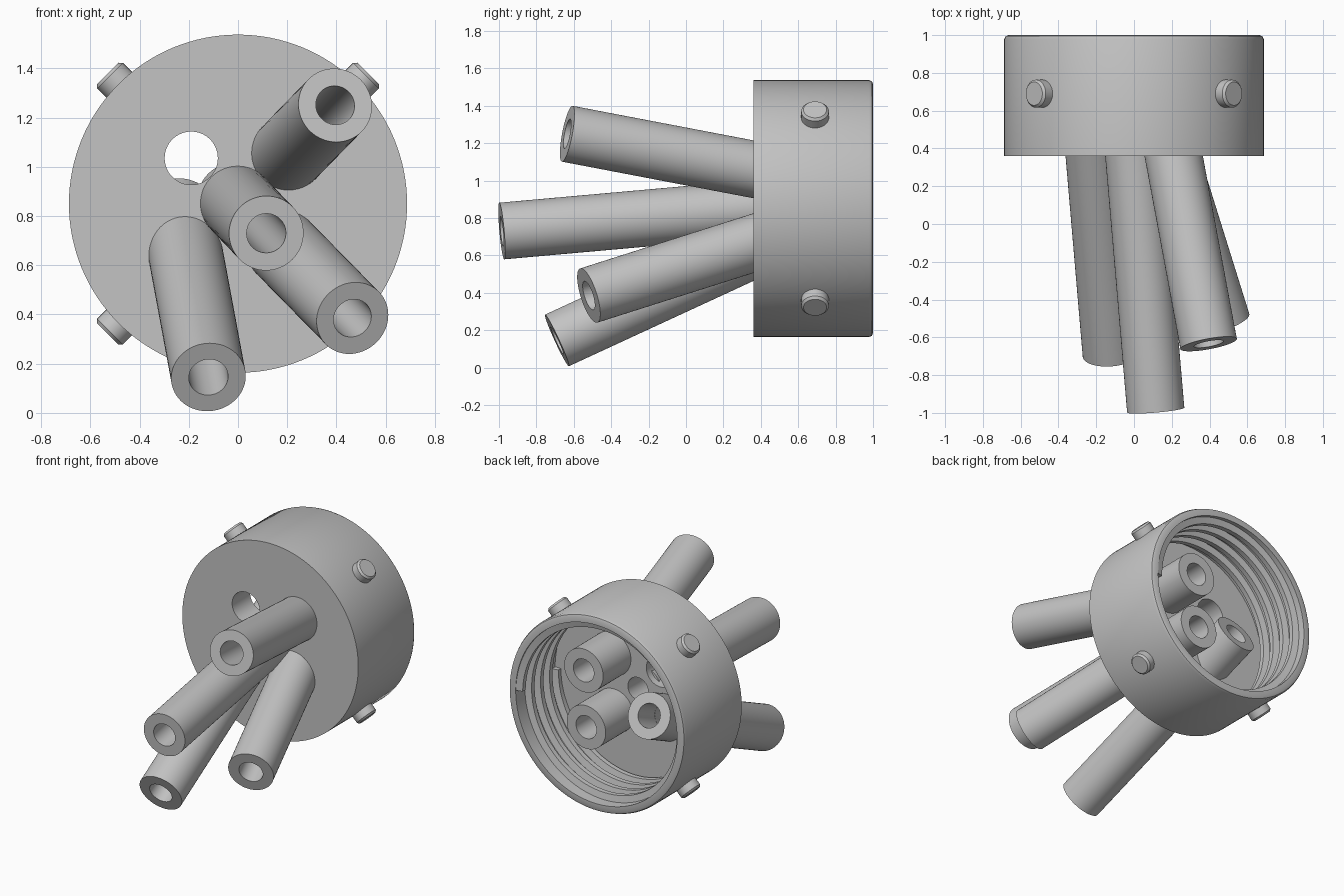
import bpy, bmesh, math
from mathutils import Vector

cube = bpy.data.objects.get("Cube")
if cube:
    bpy.data.objects.remove(cube, do_unlink=True)

grey = bpy.data.materials.new("plain_grey")
grey.use_nodes = True
colour = (0.55, 0.55, 0.55, 1)
grey.diffuse_color = colour
grey.node_tree.nodes["Principled BSDF"].inputs["Base Color"].default_value = colour

CENTRE_Z = 0.85
FRONT, FLOOR, BACK = 0.36, 0.56, 1.0
TUBE_R, BORE_R = 0.152, 0.08


def finish(bm, name):
    bmesh.ops.recalc_face_normals(bm, faces=bm.faces)
    mesh = bpy.data.meshes.new(name)
    bm.to_mesh(mesh)
    bm.free()
    obj = bpy.data.objects.new(name, mesh)
    bpy.context.collection.objects.link(obj)
    mesh.materials.append(grey)
    return obj


def smooth(obj):
    bpy.ops.object.select_all(action='DESELECT')
    obj.select_set(True)
    bpy.context.view_layer.objects.active = obj
    bpy.ops.object.shade_smooth_by_angle(angle=math.radians(30))


def sweep(bm, sections, closed):
    """Join equal rings of points into a skin, capping the ends if open."""
    rings = [[bm.verts.new(p) for p in s] for s in sections]
    n = len(rings[0])
    pairs = list(zip(rings, rings[1:])) + ([(rings[-1], rings[0])] if closed else [])
    for a, b in pairs:
        for i in range(n):
            j = (i + 1) % n
            bm.faces.new((a[i], a[j], b[j], b[i]))
    if not closed:
        bm.faces.new(rings[0])
        bm.faces.new(rings[-1])


def lathe(name, start, direction, profile, solid=False, steps=64):
    """Turn (radius, distance) points around an axis; solid ones get end caps."""
    rot = Vector(direction).to_track_quat('Z', 'Y')
    bm = bmesh.new()
    turn = [2 * math.pi * k / steps for k in range(steps)]

    def place(r, d, a):
        return Vector(start) + rot @ Vector((r * math.cos(a), r * math.sin(a), d))
    if solid:
        sweep(bm, [[place(r, d, a) for a in turn] for r, d in profile], False)
    else:
        sweep(bm, [[place(r, d, a) for r, d in profile] for a in turn], True)
    return finish(bm, name)


def pipe(name, start, end):
    start, end = Vector(start), Vector(end)
    length = (end - start).length
    profile = [(BORE_R, 0), (TUBE_R, 0), (TUBE_R, length), (BORE_R, length)]
    smooth(lathe(name, start, end - start, profile))


def rod(name, start, end, radius):
    start, end = Vector(start), Vector(end)
    return lathe(name, start, end - start,
                 [(radius, 0), (radius, (end - start).length)], True)


# Cap: thick front plate with an open, rounded back rim
DEPTH = BACK - FRONT
cap = lathe("cap", (0, FRONT, CENTRE_Z), (0, 1, 0),
            [(0.687, 0), (0.687, DEPTH - 0.022), (0.68, DEPTH - 0.006), (0.665, DEPTH),
             (0.63, DEPTH), (0.63, FLOOR - FRONT)], True, 128)

# Tubes: tip, point where the axis meets the front plate, and inner end
tubes = {
    "upper_tube": ((0.395, -0.635, 1.25), (0.21, FRONT, 1.06), "stub"),
    "middle_tube": ((0.115, -0.985, 0.73), (0.0, FRONT, 0.85), "floor"),
    "lower_left_tube": ((0.465, -0.52, 0.385), (0.19, FRONT, 0.665), "stub"),
    "lower_right_tube": ((-0.12, -0.69, 0.145), (-0.21, FRONT, 0.63), "through"),
}
cutters = [rod("open_hole_cutter", (-0.19, FRONT - 0.1, 1.035),
               (-0.19, FLOOR + 0.1, 1.035), 0.108)]
for name, (tip, root, kind) in tubes.items():
    tip, root = Vector(tip), Vector(root)
    axis = (root - tip) / (root.y - tip.y)
    reach = {"stub": 0.08, "floor": FLOOR - FRONT - 0.03, "through": 0.4}[kind]
    pipe(name, tip, root + axis * reach)
    bore_end = 0.12 if kind == "stub" else FLOOR - FRONT + 0.1
    cutters.append(rod(name + "_cutter", root - axis * 0.1,
                       root + axis * bore_end, BORE_R - 0.001))
    if kind == "stub":
        x, z = root.x - 0.02, root.z
        pipe(name + "_inner_stub", (x, FLOOR - 0.08, z), (x, 0.87, z))
        cutters.append(rod(name + "_stub_cutter", (x, FRONT + 0.07, z),
                           (x, FLOOR + 0.1, z), BORE_R - 0.001))

# Holes through the front plate
bpy.context.view_layer.objects.active = cap
for cutter in cutters:
    cutter.hide_render = True
    mod = cap.modifiers.new("hole", 'BOOLEAN')
    mod.operation = 'DIFFERENCE'
    mod.solver = 'EXACT'
    mod.object = cutter
    bpy.ops.object.modifier_apply(modifier=mod.name)
    bpy.data.objects.remove(cutter, do_unlink=True)
smooth(cap)

# Screw thread: a helical ridge on the inner wall
PITCH, TURNS, STEPS = 0.1, 4, 96
bm = bmesh.new()
sections = []
for k in range(TURNS * STEPS + 1):
    a = 2 * math.pi * k / STEPS
    y = BACK - 0.03 - PITCH * k / STEPS
    ridge = [(0.64, -0.03), (0.585, -0.017), (0.585, 0.017), (0.64, 0.03)]
    sections.append([(r * math.cos(a), y + d, CENTRE_Z + r * math.sin(a)) for r, d in ridge])
sweep(bm, sections, False)
smooth(finish(bm, "screw_thread"))

# Four locking pegs around the cap
for i, side in enumerate(("upper_left", "upper_right", "lower_right", "lower_left")):
    a = math.radians(45 + 90 * i)
    out = Vector((math.cos(a), 0, math.sin(a)))
    peg = lathe(side + "_peg", Vector((0, 0.69, CENTRE_Z)) + out * 0.65, out,
                [(0.074, 0), (0.074, 0.085), (0.062, 0.098)], True, 40)
    smooth(peg)
